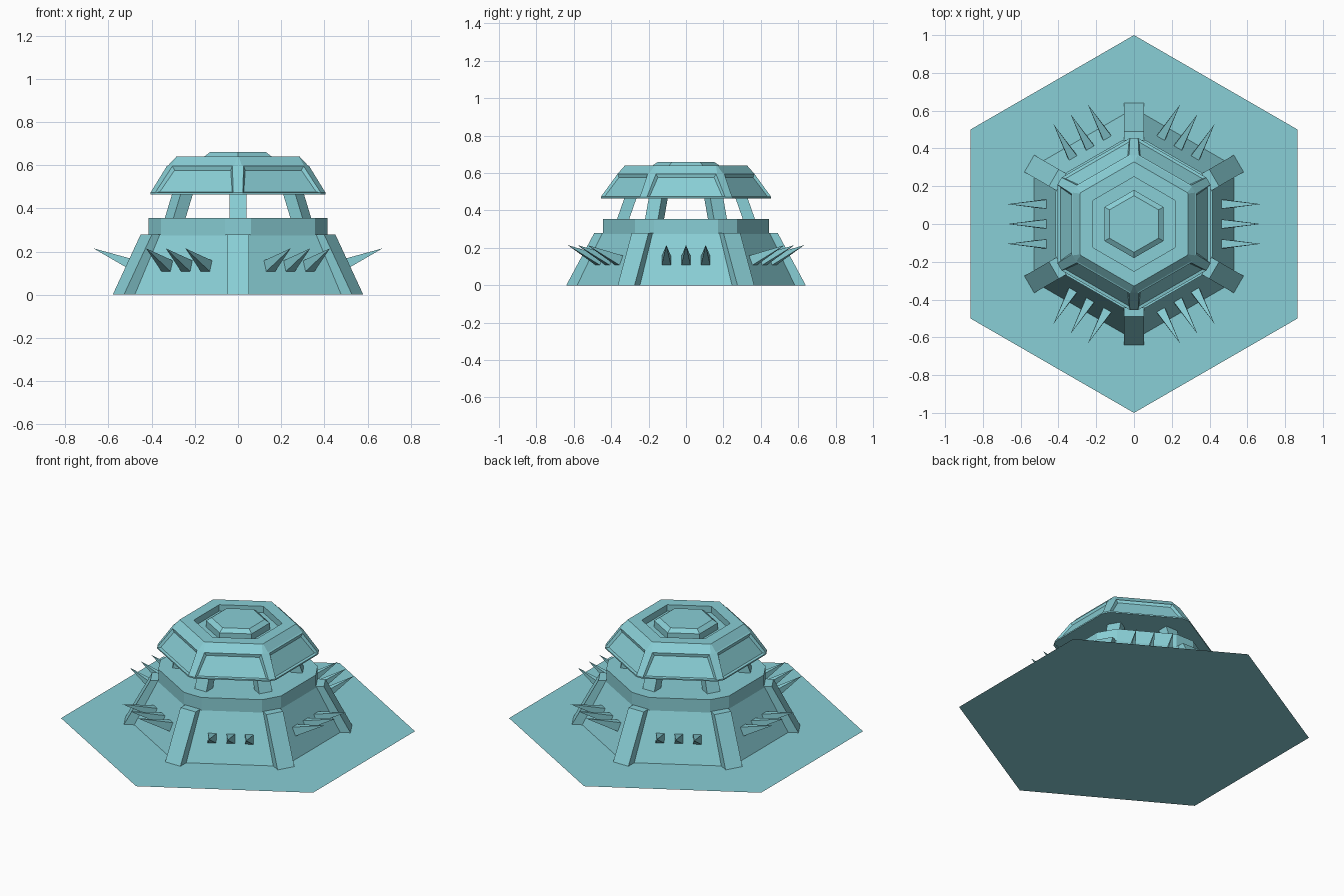
import bpy, bmesh
from math import cos, sin, radians, tan
from mathutils import Matrix, Vector

if "Cube" in bpy.data.objects:
    bpy.data.objects.remove(bpy.data.objects["Cube"])

C30, T60 = cos(radians(30)), tan(radians(60))
mat = bpy.data.materials.new("teal")
mat.diffuse_color = (0.25, 0.62, 0.67, 1)
mat.use_nodes = True
mat.node_tree.nodes["Principled BSDF"].inputs["Base Color"].default_value = mat.diffuse_color


def finish(bm, name):
    bmesh.ops.remove_doubles(bm, verts=bm.verts, dist=1e-5)
    bmesh.ops.recalc_face_normals(bm, faces=bm.faces)
    me = bpy.data.meshes.new(name)
    bm.to_mesh(me)
    bm.free()
    me.materials.append(mat)
    ob = bpy.data.objects.new(name, me)
    bpy.context.collection.objects.link(ob)
    return ob


def hex_ring(bm, apothem, corner, z):
    """Hexagon with corners cut flat at the given corner radius (12 points)."""
    half = max(0, (apothem / C30 - corner) * T60)
    ring = []
    for k in range(6):
        rot = Matrix.Rotation(radians(30 + 60 * k), 3, 'Z')
        ring += [bm.verts.new(rot @ Vector((corner, s * half, z))) for s in (-1, 1)]
    return ring


def loft(bm, profile, bottom=True):
    """Skin a list of (apothem, corner radius, z) rings; returns the side bands."""
    rings = [hex_ring(bm, *p) for p in profile]
    bands = []
    for a, b in zip(rings, rings[1:]):
        bands.append([bm.faces.new((a[i], a[(i + 1) % 12], b[(i + 1) % 12], b[i]))
                      for i in range(12)])
    bm.faces.new(rings[-1])
    if bottom:
        bm.faces.new(rings[0][::-1])
    return bands


def hexa(r):
    return r * C30, r


def corner_block(name, angle, section, half, bottom=True):
    """Extrude a radial (r, z) quad sideways and turn it to an angle."""
    bm = bmesh.new()
    rot = Matrix.Rotation(radians(angle), 3, 'Z')
    a, b = [[bm.verts.new(rot @ Vector((r, s * half, z))) for r, z in section] for s in (-1, 1)]
    bm.faces.new(a)
    bm.faces.new(b[::-1])
    for i in range(len(a)):
        if i or bottom:
            j = (i + 1) % len(a)
            bm.faces.new((a[i], b[i], b[j], a[j]))
    finish(bm, name)


# Flat ground plate
bm = bmesh.new()
bm.faces.new([bm.verts.new((cos(radians(30 + 60 * k)), sin(radians(30 + 60 * k)), 0))
              for k in range(6)])
finish(bm, "ground_plate")

# Sloped body and collar
bm = bmesh.new()
loft(bm, [(0.53, 0.53 / C30, 0), (0.413, 0.413 / C30, 0.28)], bottom=False)
finish(bm, "body")
bm = bmesh.new()
loft(bm, [(0.415, 0.445, 0.27), (0.415, 0.445, 0.355)])
finish(bm, "collar")

# Roof with stepped slope, top recess and raised cap
bm = bmesh.new()
bands = loft(bm, [(0.405, 0.455, 0.465), (0.405, 0.455, 0.473), (0.33, 0.366, 0.595),
                  (0.322, 0.362, 0.60), (0.285, 0.327, 0.64),
                  (*hexa(0.25), 0.64), (*hexa(0.25), 0.60), (*hexa(0.18), 0.60),
                  (*hexa(0.18), 0.64), (*hexa(0.15), 0.66)])
panels = [f for f in bands[1] if f.calc_area() > 0.02]
bm.normal_update()
bmesh.ops.inset_individual(bm, faces=panels, thickness=0.018, depth=-0.012)
finish(bm, "roof")

# Corner buttresses and roof pillars
for k in range(6):
    ang = 30 + 60 * k
    corner_block(f"buttress_{k}", ang,
                 [(0.55, 0), (0.64, 0), (0.49, 0.28), (0.42, 0.28)], 0.052, bottom=False)
    corner_block(f"pillar_{k}", ang,
                 [(0.305, 0.35), (0.37, 0.35), (0.328, 0.47), (0.263, 0.47)], 0.04)

# Three spikes on each wall
for k in range(6):
    rot = Matrix.Rotation(radians(60 * k), 3, 'Z')
    bm = bmesh.new()
    for y in (-0.105, 0, 0.105):
        pts = [(0.485, y - 0.024, 0.108), (0.485, y + 0.024, 0.108),
               (0.463, y + 0.024, 0.158), (0.463, y - 0.024, 0.158)]
        base = [bm.verts.new(rot @ Vector(p)) for p in pts]
        tip = bm.verts.new(rot @ Vector((0.67, y, 0.215)))
        bm.faces.new(base)
        for i in range(4):
            bm.faces.new((base[i], base[(i + 1) % 4], tip))
    finish(bm, f"wall_spikes_{k}")
